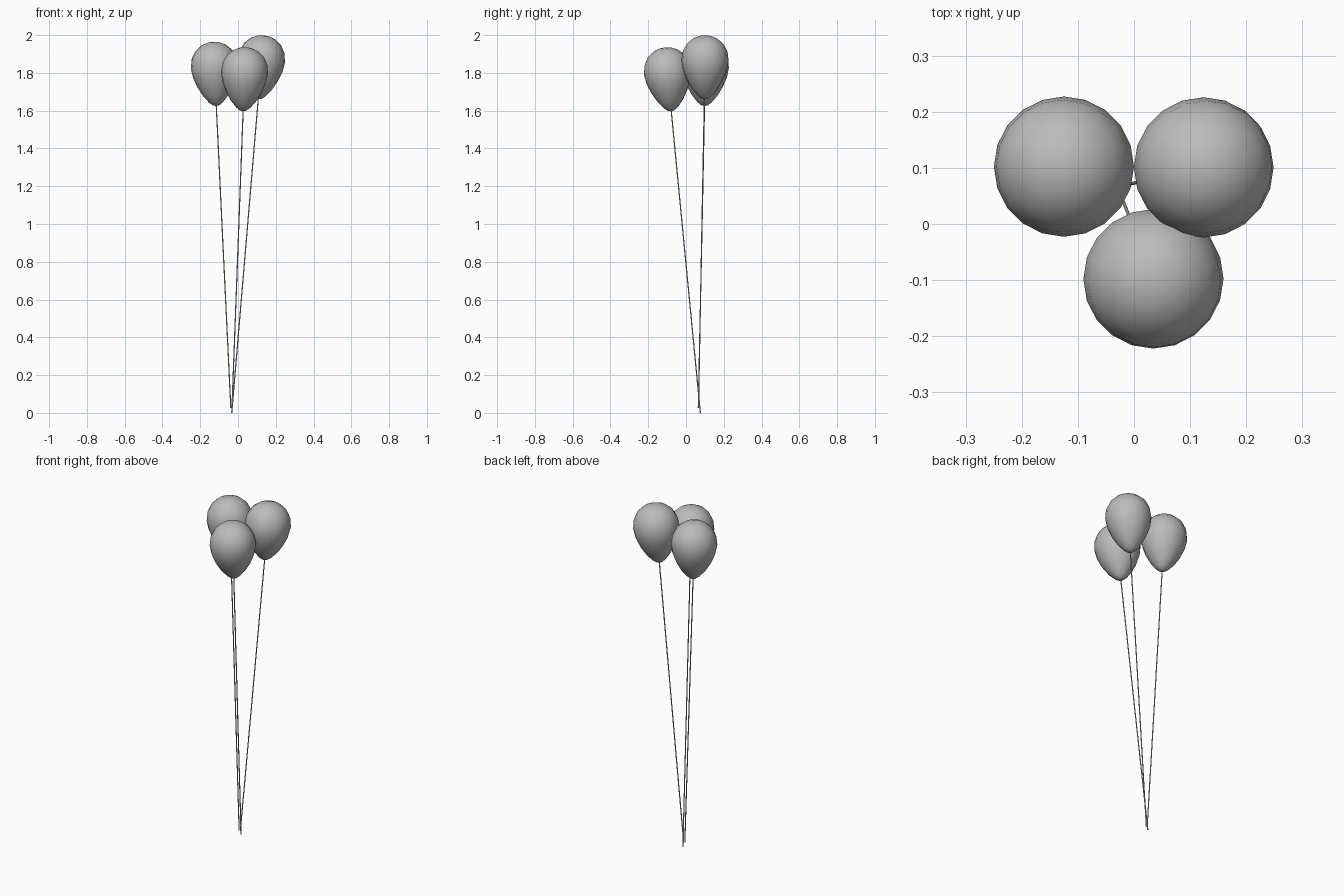
import bpy, bmesh, math
from mathutils import Vector

cube = bpy.data.objects.get("Cube")
if cube:
    bpy.data.objects.remove(cube, do_unlink=True)

SIDES = 20
STRING_RADIUS = 0.003
# Radius and height along the axis, from the neck up to the crown
PROFILE = [(0, 0), (0.018, 0.004), (0.038, 0.02), (0.067, 0.055), (0.096, 0.105),
           (0.116, 0.155), (0.125, 0.205), (0.118, 0.255), (0.097, 0.295),
           (0.064, 0.323), (0.032, 0.336), (0, 0.34)]


def make_material(name, color):
    mat = bpy.data.materials.new(name)
    mat.use_nodes = True
    mat.diffuse_color = color
    mat.node_tree.nodes["Principled BSDF"].inputs["Base Color"].default_value = color
    return mat


grey = make_material("plain grey", (0.5, 0.5, 0.5, 1))


def finish(name, bm, origin, axis):
    """Turn a mesh built along z into a smooth object aligned with axis."""
    bmesh.ops.recalc_face_normals(bm, faces=bm.faces)
    mesh = bpy.data.meshes.new(name)
    bm.to_mesh(mesh)
    bm.free()
    mesh.materials.append(grey)
    obj = bpy.data.objects.new(name, mesh)
    bpy.context.collection.objects.link(obj)
    obj.location = origin
    obj.rotation_mode = 'QUATERNION'
    obj.rotation_quaternion = Vector((0, 0, 1)).rotation_difference(axis)
    bpy.ops.object.select_all(action='DESELECT')
    obj.select_set(True)
    bpy.context.view_layer.objects.active = obj
    bpy.ops.object.shade_smooth_by_angle(angle=math.radians(50))
    return obj


def balloon(name, neck, axis):
    bm = bmesh.new()
    verts = [bm.verts.new((r, 0, z)) for r, z in PROFILE]
    edges = [bm.edges.new(pair) for pair in zip(verts, verts[1:])]
    bmesh.ops.spin(bm, geom=verts + edges, cent=(0, 0, 0), axis=(0, 0, 1),
                   angle=math.tau, steps=SIDES)
    bmesh.ops.remove_doubles(bm, verts=bm.verts, dist=0.0005)
    finish(name, bm, neck, axis)


def string(name, foot, neck):
    span = neck - foot
    bm = bmesh.new()
    bmesh.ops.create_cone(bm, cap_ends=True, segments=8, radius1=STRING_RADIUS,
                          radius2=STRING_RADIUS, depth=span.length + 0.01)
    finish(name, bm, (foot + neck) / 2 + span.normalized() * 0.005, span)


# Each balloon: foot of the string, neck of the balloon
BUNCH = {
    "right": ((-0.038, 0.065, 0.025), (-0.115, 0.098, 1.625)),
    "left": ((-0.031, 0.066, 0.025), (0.107, 0.097, 1.66)),
    "front": ((-0.033, 0.076, 0.0), (0.027, -0.078, 1.597)),
}
for side, (foot, neck) in BUNCH.items():
    foot, neck = Vector(foot), Vector(neck)
    balloon(side + "_balloon", neck, neck - foot)
    string(side + "_string", foot, neck)
